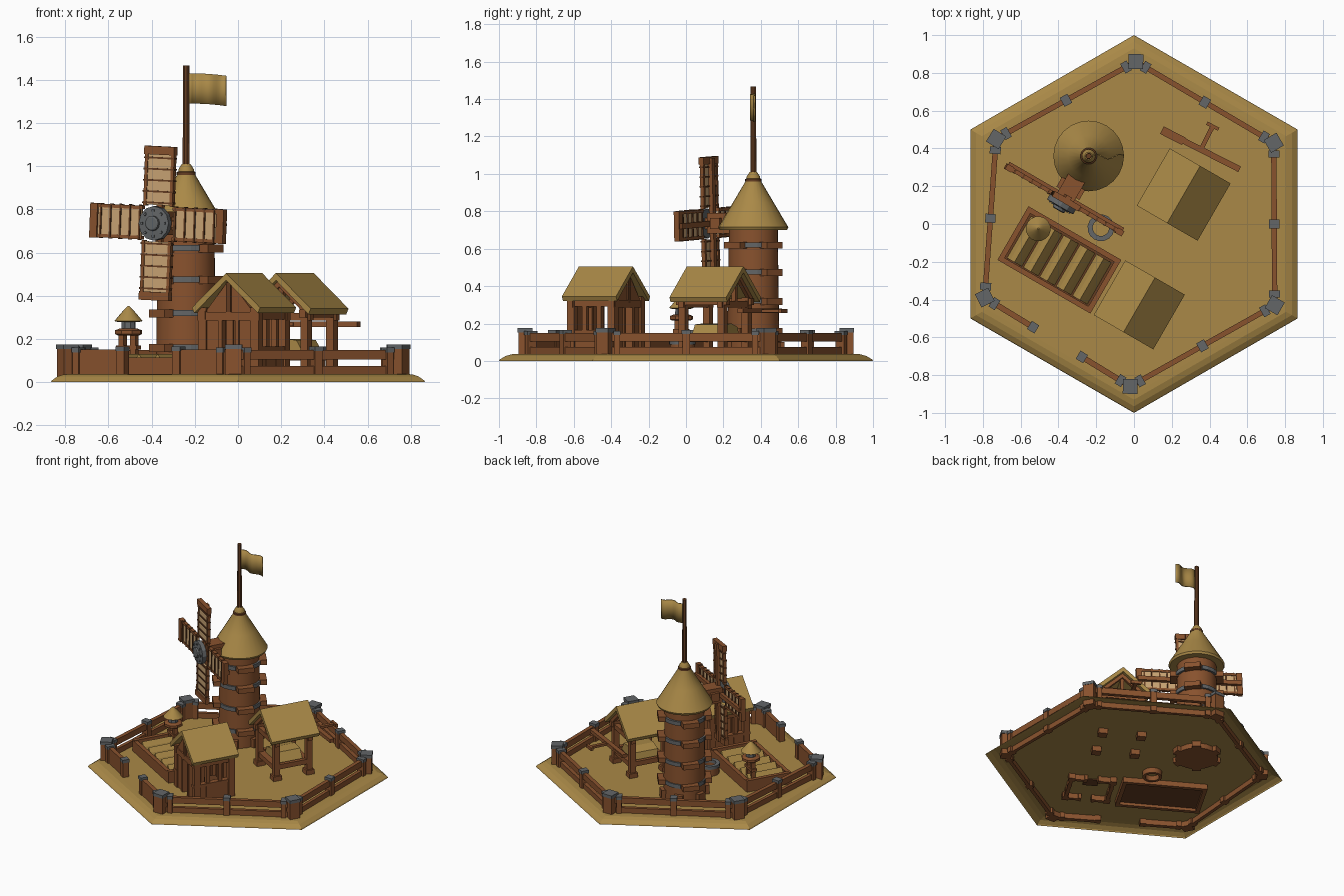
import bpy, bmesh, math
from mathutils import Matrix, Vector

if "Cube" in bpy.data.objects:
    bpy.data.objects.remove(bpy.data.objects["Cube"])

def mat(name, r, g, b):
    m = bpy.data.materials.new(name)
    m.diffuse_color = (r, g, b, 1)
    m.use_nodes = True
    m.node_tree.nodes["Principled BSDF"].inputs["Base Color"].default_value = m.diffuse_color
    return m

STRAW = mat("straw", .40, .25, .063)
WOOD = mat("wood", .25, .085, .027)
DARK = mat("dark_wood", .13, .047, .016)
STONE = mat("stone_grey", .125, .133, .137)
CLOTH = mat("sail_cloth", .60, .38, .18)
I = Matrix.Identity(4)

def rot(deg, axis='Z'):
    return Matrix.Rotation(math.radians(deg), 4, axis)

def frame(x, y, z=0, deg=-30):
    return Matrix.Translation((x, y, z)) @ rot(deg)

def finish(name, bm, m, smooth=False):
    bmesh.ops.recalc_face_normals(bm, faces=bm.faces)
    me = bpy.data.meshes.new(name)
    bm.to_mesh(me)
    bm.free()
    me.materials.append(m)
    o = bpy.data.objects.new(name, me)
    bpy.context.collection.objects.link(o)
    if smooth:
        bpy.ops.object.select_all(action='DESELECT')
        o.select_set(True)
        bpy.context.view_layer.objects.active = o
        bpy.ops.object.shade_smooth_by_angle(angle=math.radians(35))
    return o

# items: (x0, x1, y0, y1, z0, z1[, extra matrix])
def boxes(name, items, m, f=I):
    bm = bmesh.new()
    for it in items:
        x0, x1, y0, y1, z0, z1 = it[:6]
        e = it[6] if len(it) > 6 else I
        M = f @ e @ Matrix.Translation(((x0+x1)/2, (y0+y1)/2, (z0+z1)/2)) @ Matrix.Diagonal((x1-x0, y1-y0, z1-z0, 1))
        bmesh.ops.create_cube(bm, size=1, matrix=M)
    return finish(name, bm, m)

# extrude x-z profiles along y
def prisms(name, profiles, y0, y1, m, f=I):
    bm = bmesh.new()
    for p in profiles:
        a = [bm.verts.new(f @ Vector((x, y0, z))) for x, z in p]
        b = [bm.verts.new(f @ Vector((x, y1, z))) for x, z in p]
        bm.faces.new(a)
        bm.faces.new(b[::-1])
        for i in range(len(p)):
            j = (i+1) % len(p)
            bm.faces.new((a[i], a[j], b[j], b[i]))
    return finish(name, bm, m)

# revolve an r-z profile around z; closed joins the profile ends, otherwise ends may be capped
def lathe(name, prof, n, m, f=I, closed=False, caps=True, smooth=True, a0=0):
    bm = bmesh.new()
    rings = [[bm.verts.new(f @ Vector((r*math.cos(a0+2*math.pi*i/n), r*math.sin(a0+2*math.pi*i/n), z)))
              for i in range(n)] for r, z in prof]
    pairs = list(zip(rings, rings[1:])) + ([(rings[-1], rings[0])] if closed else [])
    for p, q in pairs:
        for i in range(n):
            j = (i+1) % n
            bm.faces.new((p[i], p[j], q[j], q[i]))
    if caps and not closed:
        bm.faces.new(rings[0])
        bm.faces.new(rings[-1])
    return finish(name, bm, m, smooth)

# hexagonal ground slab, open underneath
g = lathe("ground", [(1, 0), (.995, .008), (.965, .026), (.93, .036), (.9, .037)], 6, STRAW,
          caps=False, smooth=False, a0=math.pi/2)
bm = bmesh.new()
bm.from_mesh(g.data)
bmesh.ops.holes_fill(bm, edges=[e for e in bm.edges if e.is_boundary and e.verts[0].co.z > .03], sides=6)
bm.normal_update()
bm.to_mesh(g.data)
bm.free()

# perimeter fence
C = [Vector(p) for p in ((-.02, -.86), (.745, -.43), (.74, .43), (.01, .86), (-.73, .45), (-.79, -.39))]
rails, posts, caps, panels = [], [], [], []

def post(x, y, deg, s, t, h):
    e = frame(x, y, 0, deg)
    posts.append((-s, s, -t, t, 0, h-.012, e))
    caps.append((-s-.003, s+.003, -t-.003, t+.003, h-.022, h, e))

for i, c in enumerate(C):
    d = C[(i+1) % 6] - c
    L, ang = d.length, math.degrees(math.atan2(d.y, d.x))
    e = frame(c.x, c.y, 0, ang)
    post(c.x, c.y, math.degrees(math.atan2(c.y, c.x)), .036, .036, .175)
    for t in (.06, L-.06):
        p = e @ Vector((t, 0, 0))
        post(p.x, p.y, ang, .016, .026, .16)
    if i < 5:
        rails += [(0, L, -.014, .014, .105, .148, e), (0, L, -.012, .012, 0, .075, e)]
        p = e @ Vector((L/2, 0, 0))
        post(p.x, p.y, ang, .02, .024, .165)
    else:   # gate gap with solid panels on both sides
        for a, b in ((0, .3), (L-.3, L)):
            panels.append((a, b, -.015, .015, 0, .15, e))
            p = e @ Vector((b if a == 0 else a, 0, 0))
            post(p.x, p.y, ang, .02, .022, .165)
boxes("fence_rails", rails, WOOD)
boxes("fence_posts", posts, WOOD)
boxes("fence_caps", caps, STONE)
boxes("gate_panels", panels, WOOD)

# mill tower
T = frame(-.24, .36)
lathe("tower_body", [(.142, 0), (.137, .3), (.131, .72)], 20, WOOD, T)
lathe("tower_roof", [(.12, .70), (.18, .70), (.187, .715), (.11, .845), (.036, .97), (.036, .985), (.02, 1.01)],
      24, STRAW, T)
lathe("roof_ring", [(.034, .955), (.044, .96), (.044, .972), (.034, .977)], 16, DARK, T, closed=True)
planks, plates = [], []
for z in (.14, .30, .455, .60):
    for a in (40, 140, 220, 320):
        planks.append((.10, .178, -.055, .055, z, z+.036, rot(a)))
    for a in (0, 90, 180, 270):
        for da in (-16, 0, 16):
            plates.append((.10, .146, -.022, .022, z+.006, z+.034, rot(a+da)))
boxes("tower_planks", planks, WOOD, frame(-.24, .36, 0, 0))
boxes("tower_bands", plates, STONE, frame(-.24, .36, 0, 0))
boxes("tower_foot_blocks", [(.11, .165, -.03, .03, 0, .1, rot(a)) for a in range(20, 380, 60)], WOOD, T)

# flag pole and waving flag
lathe("flag_pole", [(.017, .98), (.015, 1.467)], 8, DARK, T, smooth=False)
bm = bmesh.new()
n = 14
cols = []
for i in range(n+1):
    t = i/n
    y = .36 + .012*math.sin(t*9)
    x = -.228 + .175*t
    cols.append([bm.verts.new((x, y, z - .012*t*t)) for z in (1.29, 1.36, 1.43)])
for a, b in zip(cols, cols[1:]):
    for k in (0, 1):
        bm.faces.new((a[k], b[k], b[k+1], a[k+1]))
flag = finish("flag", bm, STRAW, True)
sol = flag.modifiers.new("thickness", 'SOLIDIFY')
sol.thickness = .006

# windmill rotor
H = frame(-.37, .128, .735)
boxes("rotor_shaft_housing", [(-.05, .05, .01, .17, -.055, .055), (-.07, .07, .04, .1, -.03, .03),
                              (-.03, .03, -.03, .05, -.03, .03)], WOOD, H)
Y = H @ rot(90, 'X')     # local z points to the front
lathe("rotor_hub", [(.08, .012), (.08, .042), (.035, .046), (.035, .06), (.028, .064)], 12, STONE, Y, smooth=False)
bolts = [(.055, .065, -.006, .006, .04, .05, rot(a)) for a in range(0, 360, 45)]
boxes("hub_bolts", bolts, STONE, Y)
wood, cloth, rungs = [], [], []
for k in range(4):
    e = rot(2.5 + 90*k, 'Y')
    wood += [(-.015, .015, .006, .03, 0, .35, e), (-.08, .08, -.016, .016, .318, .357, e)]
    for s in (-1, 1):
        wood.append((s*.07-.008, s*.07+.008, -.01, .012, .08, .33, e))
    cloth.append((-.066, .066, -.006, .005, .085, .33, e))
    for i in range(5):
        z = .095 + .052*i
        rungs.append((-.082, .082, -.012, .012, z-.004, z+.004, e))
boxes("blade_frames", wood, WOOD, H)
boxes("blade_cloth", cloth, CLOTH, H)
boxes("blade_rungs", rungs, DARK, H)

def chevron(w, ze, zr, t):
    return [(-w, ze), (0, zr), (w, ze), (w-.012, ze-t), (0, zr-t*1.3), (-w+.012, ze-t)]

# closed hut by the gate
A = frame(.028, -.428)
prisms("hut_roof", [chevron(.182, .345, .505, .026)], -.167, .167, STRAW, A)
w = [(sx*.14-.022, sx*.14+.022, sy*.125-.022, sy*.125+.022, 0, .345) for sx in (-1, 1) for sy in (-1, 1)]
for s in (-1, 1):
    for t in (-1, 1):   # gable-end wall panels beside the doorway, and door posts
        x0, x1 = sorted((t*.05, t*.14))
        w.append((x0, x1, s*.125-.012, s*.125+.012, 0, .31))
        w.append((t*.045-.01, t*.045+.01, s*.125-.02, s*.125+.02, 0, .29))
        w.append((s*.14-.014, s*.14+.014, t*.045-.013, t*.045+.013, 0, .3))
    w.append((-.165, .165, s*.128-.018, s*.128+.018, .285, .325))
    w.append((s*.14-.012, s*.14+.012, -.125, .125, 0, .15))
    w.append((s*.14-.02, s*.14+.02, -.15, .15, .145, .165))
    w.append((s*.14-.018, s*.14+.018, -.15, .15, .29, .33))
boxes("hut_walls", w, WOOD, A)
for s in (-1, 1):
    prisms("hut_gable", [[(-.14, .31), (0, .475), (.14, .31)]], s*.128-.01, s*.128+.01, WOOD, A)
boxes("hut_gable_studs", [(-.012, .012, s*.128-.018, s*.128+.018, .31, .46) for s in (-1, 1)], DARK, A)
boxes("hut_crate", [(-.05, .05, .02, .1, .03, .11)], DARK, A)

# open shelter with hay
B = frame(.263, .156)
prisms("shelter_roof", [chevron(.186, .34, .505, .026)], -.175, .175, STRAW, B)
w = []
for sx in (-1, 1):
    for sy in (-1, 1):
        x, y = sx*.13, sy*.12
        w += [(x-.02, x+.02, y-.02, y+.02, .03, .34), (x-.03, x+.03, y-.03, y+.03, 0, .07)]
    w += [(sx*.13-.018, sx*.13+.018, -.155, .155, .3, .335),
          (sx*.13-.013, sx*.13+.013, -.13, .13, .11, .145),
          (-.16, .16, sx*.12-.016, sx*.12+.016, .285, .32),
          (-.13, .13, sx*.12-.013, sx*.12+.013, .1, .135),
          (-.012, .012, sx*.12-.012, sx*.12+.012, .31, .475)]
w.append((-.125, .125, -.115, .115, .115, .135))
boxes("shelter_frame", w, WOOD, B)
for s in (-1, 1):
    prisms("shelter_rafters", [chevron(.15, .345, .48, .03)], s*.135-.012, s*.135+.012, WOOD, B)
prisms("hay_pile", [[(-.1, .13), (-.085, .18), (-.02, .2), (.06, .195), (.1, .13)]], -.09, .09, STRAW, B)

# tee-shaped beam behind the shelter
boxes("tee_beam", [(-.23, .23, -.016, .016, .255, .28), (-.23, -.1, -.024, .02, .26, .275),
                   (-.012, .012, 0, .14, .258, .275), (-.035, .035, .13, .148, .256, .278)],
      WOOD, frame(.354, .394, 0, -27))

# planter with crop rows
P = frame(-.395, -.19)
w = [(-.283, .283, s*.15-.014, s*.15+.014, 0, .115) for s in (-1, 1)]
w += [(s*.27-.014, s*.27+.014, -.163, .163, 0, .12) for s in (-1, 1)]
boxes("planter_box", w, WOOD, P)
boxes("planter_soil", [(-.27, .27, -.15, .15, .02, .05)], DARK, P)
rows = []
for i in range(5):
    x = -.2 + .1*i
    rows.append([(x-.045, .05), (x-.025, .095), (x, .13), (x+.025, .1), (x+.045, .05)])
prisms("crop_rows", rows, -.13, .125, STRAW, P)

# straw-hatted figure standing in the planter
S = frame(-.507, -.025)
boxes("figure_legs", [(-.045, -.018, -.015, .015, .04, .225), (.018, .045, -.015, .015, .04, .225),
                      (-.055, .055, -.02, .02, .15, .17)], WOOD, S)
lathe("figure_body", [(.05, .215), (.064, .222), (.064, .24), (.045, .247)], 8, WOOD, S, smooth=False)
lathe("figure_neck", [(.035, .24), (.032, .29)], 8, STONE, S, smooth=False)
lathe("figure_hat", [(.05, .278), (.066, .283), (.03, .325), (.005, .352)], 16, STRAW, S)

# round well
W = frame(-.175, -.02)
lathe("well_wall", [(.046, 0), (.066, 0), (.066, .09), (.046, .09)], 16, WOOD, W, closed=True)
lathe("well_rim", [(.044, .088), (.071, .088), (.071, .11), (.044, .11)], 16, STONE, W, closed=True)
